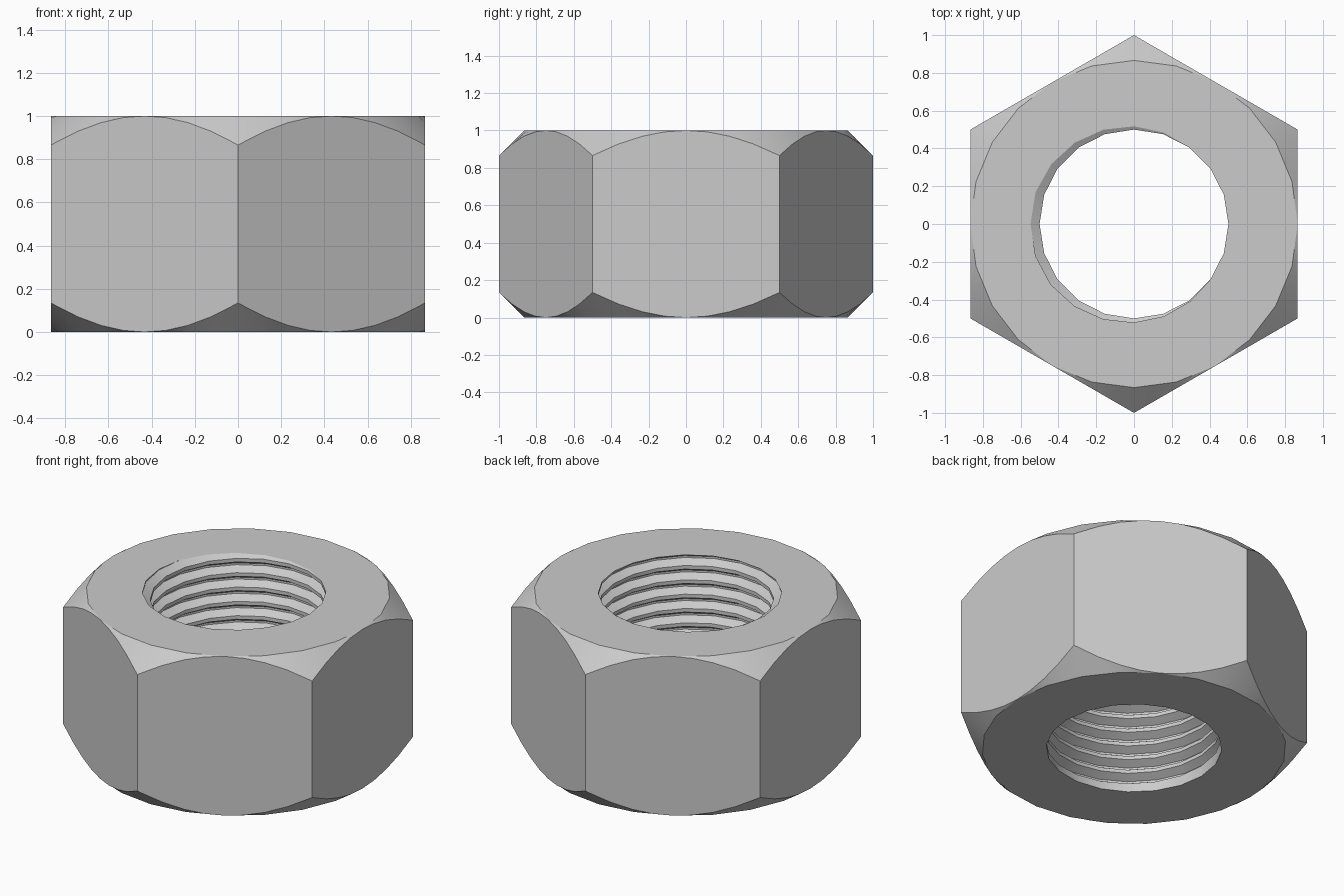
import bpy
import bmesh
from math import pi, sin, cos, floor, radians

cube = bpy.data.objects.get("Cube")
if cube:
    bpy.data.objects.remove(cube)

HEIGHT = 1.0
FLAT = cos(pi / 6)          # distance from the axis to each flat
HEX_STEPS = 48
BORE, BORE_STEPS = 0.5, 20
PITCH, DEPTH = 0.09, 0.048
PROFILE = [(0, 0), (0.25, 0), (0.56, 1), (0.69, 1)]   # thread: fraction of pitch, depth


def clamp(v, low=0.0, high=1.0):
    return max(low, min(high, v))


def bore_radius(z, k):
    """Radius of the threaded bore at height z on column k."""
    u = z / PITCH - k / BORE_STEPS
    turn = floor(u)
    frac = u - turn
    pts = PROFILE + [(1, 0)]
    for (f0, d0), (f1, d1) in zip(pts, pts[1:]):
        if f0 <= frac <= f1:
            d = d0 + (d1 - d0) * (frac - f0) / (f1 - f0)
            break
    run_in = clamp(turn * BORE_STEPS + k)             # the thread starts with a step
    return BORE + DEPTH * d * run_in


def polar(bm, r, a, z):
    return bm.verts.new((r * cos(a), r * sin(a), z))


def skin(bm, columns, smooth):
    """Quads between neighbouring columns of vertices."""
    for a, b in zip(columns, columns[1:]):
        for j in range(len(a) - 1):
            face = bm.faces.new((a[j], b[j], b[j + 1], a[j + 1]))
            face.smooth = smooth


bm = bmesh.new()

# Hexagonal sides with a conical chamfer above and below
outer = []
for i in range(HEX_STEPS + 1):
    a = i * 2 * pi / HEX_STEPS
    hex_r = FLAT / cos((a + pi / 6) % (pi / 3) - pi / 6)
    rim_r = FLAT * (cos(2 * pi / HEX_STEPS) if i % 2 else 1)
    drop = hex_r - FLAT
    outer.append([polar(bm, rim_r, a, 0), polar(bm, hex_r, a, drop),
                  polar(bm, hex_r, a, HEIGHT - drop), polar(bm, rim_r, a, HEIGHT)])
skin(bm, outer, True)

# Threaded bore, trimmed flush with both end faces
inner = []
for k in range(BORE_STEPS + 1):
    a = -k * 2 * pi / BORE_STEPS
    column = []
    for turn in range(-2, int(HEIGHT / PITCH) + 2):
        for frac, _ in PROFILE:
            z = clamp(PITCH * (turn + frac + k / BORE_STEPS), 0, HEIGHT)
            column.append(polar(bm, bore_radius(z, k), a, z))
    inner.append(column)
skin(bm, inner, False)
bmesh.ops.remove_doubles(bm, verts=bm.verts, dist=0.0005)

# Flat end faces between the bore and the chamfer
for z in (0, HEIGHT):
    rim = [e for e in bm.edges if e.is_boundary
           and all(abs(v.co.z - z) < 0.001 for v in e.verts)]
    bmesh.ops.triangle_fill(bm, edges=rim, use_beauty=True)
bmesh.ops.recalc_face_normals(bm, faces=bm.faces)

mesh = bpy.data.meshes.new("hex_nut")
bm.to_mesh(mesh)
bm.free()
nut = bpy.data.objects.new("hex_nut", mesh)
bpy.context.collection.objects.link(nut)

# Steel colour
steel = bpy.data.materials.new("steel_grey")
steel.use_nodes = True
colour = (0.6, 0.6, 0.6, 1)
steel.diffuse_color = colour
steel.node_tree.nodes["Principled BSDF"].inputs["Base Color"].default_value = colour
mesh.materials.append(steel)

bpy.context.view_layer.objects.active = nut
nut.select_set(True)
bpy.ops.object.shade_smooth_by_angle(angle=radians(20))
